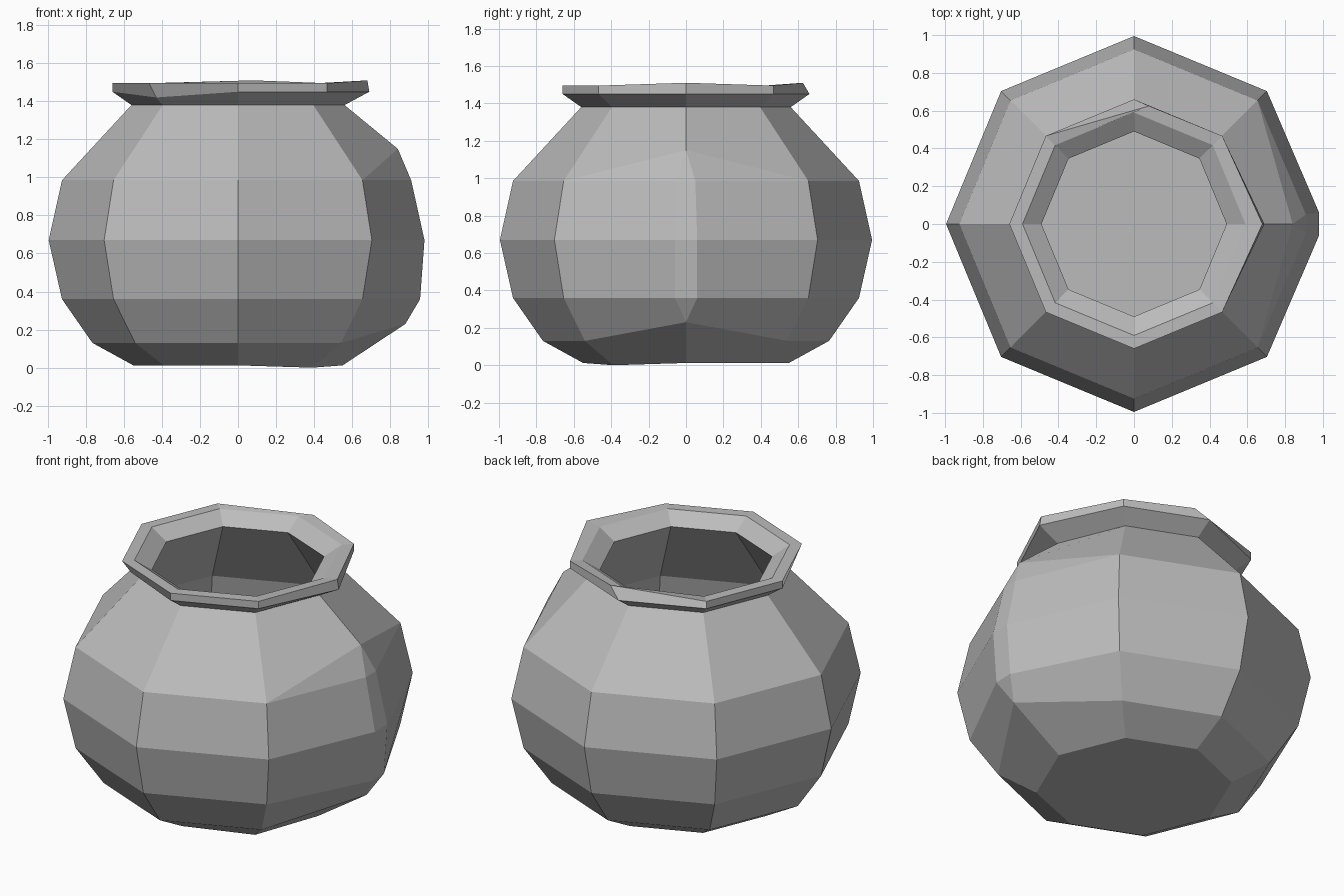
import bpy, bmesh
from math import cos, sin, radians
from mathutils import Vector

cube = bpy.data.objects.get("Cube")
if cube:
    bpy.data.objects.remove(cube, do_unlink=True)

clay = bpy.data.materials.new("grey_clay")
clay.use_nodes = True
clay.diffuse_color = (0.5, 0.5, 0.5, 1)
clay.node_tree.nodes["Principled BSDF"].inputs["Base Color"].default_value = (0.5, 0.5, 0.5, 1)

# Wall profile (radius, height): outside going up, over the rim, inside going down
FOOT, LOW, HIP, BELLY, SHOULDER, BULGE, NECK, LIP_LOW, LIP_TOP, LIP_IN = range(10)
profile = [
    (0.55, 0.012), (0.765, 0.13), (0.925, 0.36), (0.995, 0.67), (0.925, 0.985),
    (0.925, 0.985), (0.56, 1.38), (0.66, 1.45), (0.66, 1.495),
    (0.59, 1.495), (0.49, 1.43),
    (0.83, 0.97), (0.90, 0.67), (0.83, 0.38), (0.68, 0.18), (0.50, 0.08),
]
# The corner at +x is two columns that meet except on the worn edge
angles = [0] + list(range(0, 360, 45))


def spin(r, z, a):
    return Vector((r * cos(radians(a)), r * sin(radians(a)), z))


bm = bmesh.new()
columns = [[bm.verts.new(spin(r, z, a)) for r, z in profile] for a in angles]

# Worn +x edge: flattened strip with a point above and below it
for col, side in ((columns[0], -1), (columns[1], 1)):
    col[LOW].co = (0.88, 0, 0.23)
    col[HIP].co = (0.957, side * 0.06, 0.36)
    col[BELLY].co = (0.98, side * 0.06, 0.67)
    col[SHOULDER].co = (0.91, side * 0.05, 0.985)
    col[BULGE].co = (0.84, 0, 1.15)
    col[LIP_LOW].co = (0.69, 0, 1.45)
    col[LIP_TOP].co = (0.68, 0, 1.51)

# Chipped rim at the back and the front corner, slightly uneven foot
columns[3][LIP_TOP].co = (0.08, 0.625, 1.51)
columns[6][LIP_LOW].co = (-0.43, -0.43, 1.42)
columns[8][FOOT].co.z = 0.0

for i, col in enumerate(columns):
    nxt = columns[(i + 1) % len(columns)]
    for k in range(len(profile) - 1):
        bm.faces.new((col[k], nxt[k], nxt[k + 1], col[k + 1]))
bm.faces.new([c[FOOT] for c in reversed(columns)])
bm.faces.new([c[-1] for c in columns])

bmesh.ops.remove_doubles(bm, verts=bm.verts[:], dist=0.001)
bmesh.ops.recalc_face_normals(bm, faces=bm.faces[:])

mesh = bpy.data.meshes.new("pot")
bm.to_mesh(mesh)
bm.free()
mesh.materials.append(clay)
pot = bpy.data.objects.new("pot", mesh)
bpy.context.collection.objects.link(pot)
